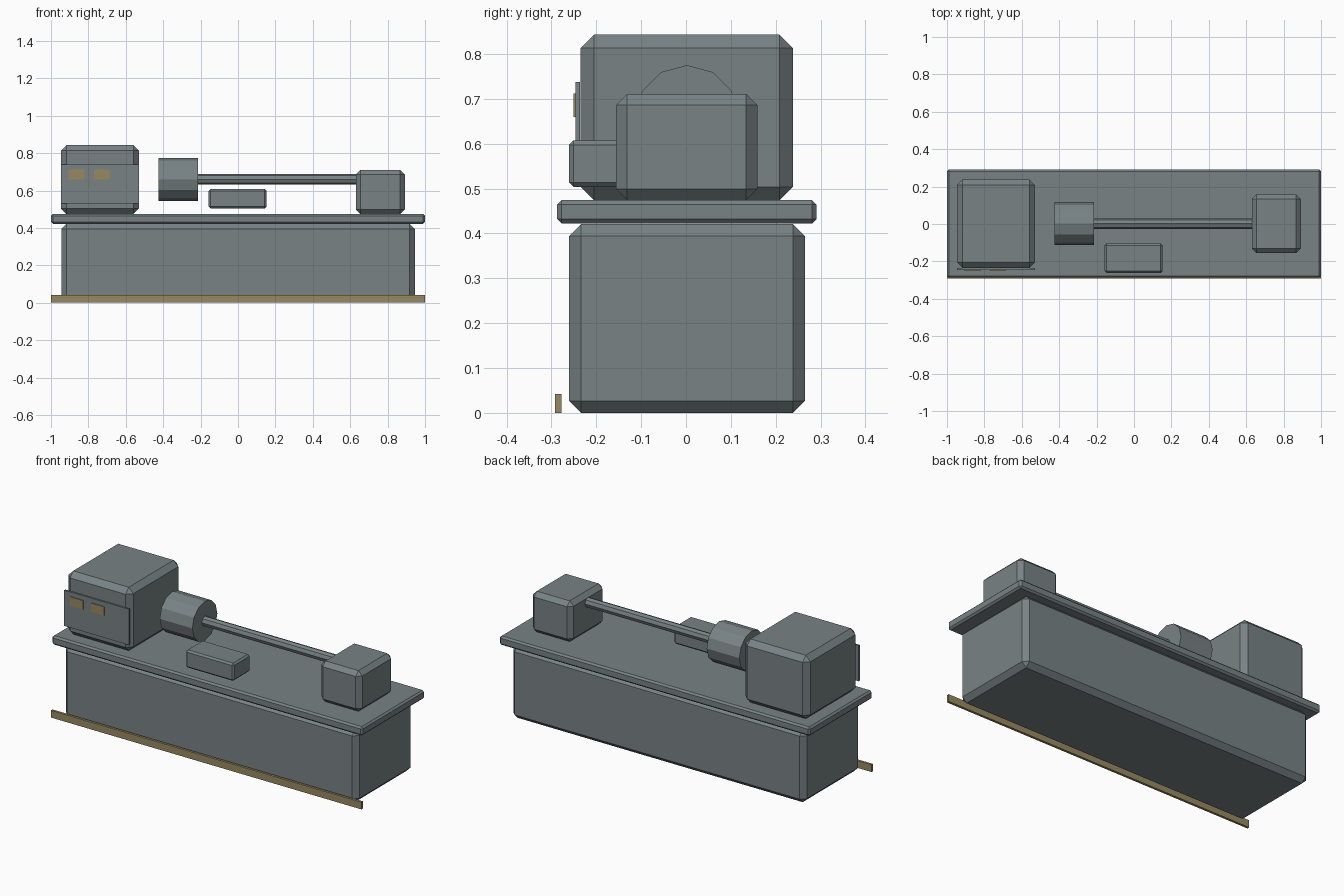
import bpy
import math

cube = bpy.data.objects.get("Cube")
if cube:
    bpy.data.objects.remove(cube, do_unlink=True)


def make_material(name, rgb):
    mat = bpy.data.materials.new(name)
    mat.use_nodes = True
    mat.diffuse_color = (*rgb, 1)
    mat.node_tree.nodes["Principled BSDF"].inputs["Base Color"].default_value = (*rgb, 1)
    return mat


steel = make_material("steel grey", (0.19, 0.225, 0.235))
brass = make_material("dull brass", (0.31, 0.25, 0.12))


def box(name, x, y, z, mat=steel, bevel=0):
    """Box spanning the given (low, high) ranges, with chamfered edges."""
    spans = (x, y, z)
    bpy.ops.mesh.primitive_cube_add(size=1, location=[(a + b) / 2 for a, b in spans])
    ob = bpy.context.object
    ob.name = name
    ob.scale = [b - a for a, b in spans]
    bpy.ops.object.transform_apply(location=False, rotation=False, scale=True)
    ob.data.materials.append(mat)
    if bevel:
        mod = ob.modifiers.new("chamfer", "BEVEL")
        mod.width = bevel
        mod.segments = 1
    return ob


def bar(name, x, radius, sides):
    """Faceted cylinder along the spindle axis."""
    bpy.ops.mesh.primitive_cylinder_add(
        vertices=sides, radius=radius, depth=x[1] - x[0],
        location=((x[0] + x[1]) / 2, 0.002, 0.66), rotation=(0, math.pi / 2, 0))
    ob = bpy.context.object
    ob.name = name
    ob.data.materials.append(steel)
    return ob


# Cabinet, bed and front kick strip
box("cabinet", (-0.945, 0.945), (-0.261, 0.265), (0, 0.421), bevel=0.027)
box("bed", (-1, 1), (-0.287, 0.291), (0.422, 0.474), bevel=0.01)
box("kick_strip", (-1, 1), (-0.292, -0.278), (0, 0.042), brass)

# Headstock with control panel and buttons
box("headstock", (-0.947, -0.53), (-0.235, 0.238), (0.474, 0.843), bevel=0.03)
box("control_panel", (-0.947, -0.53), (-0.246, -0.236), (0.53, 0.738))
for i, left in enumerate((-0.905, -0.77)):
    box(f"button_{i + 1}", (left, left + 0.083), (-0.251, -0.245), (0.66, 0.712), brass)

# Chuck and workpiece
bar("chuck", (-0.425, -0.215), 0.115, 12)
bar("workpiece", (-0.32, 0.64), 0.028, 8)

# Tailstock and carriage
box("tailstock", (0.63, 0.892), (-0.156, 0.159), (0.474, 0.711), bevel=0.025)
box("carriage", (-0.157, 0.153), (-0.261, -0.104), (0.504, 0.607), bevel=0.01)
